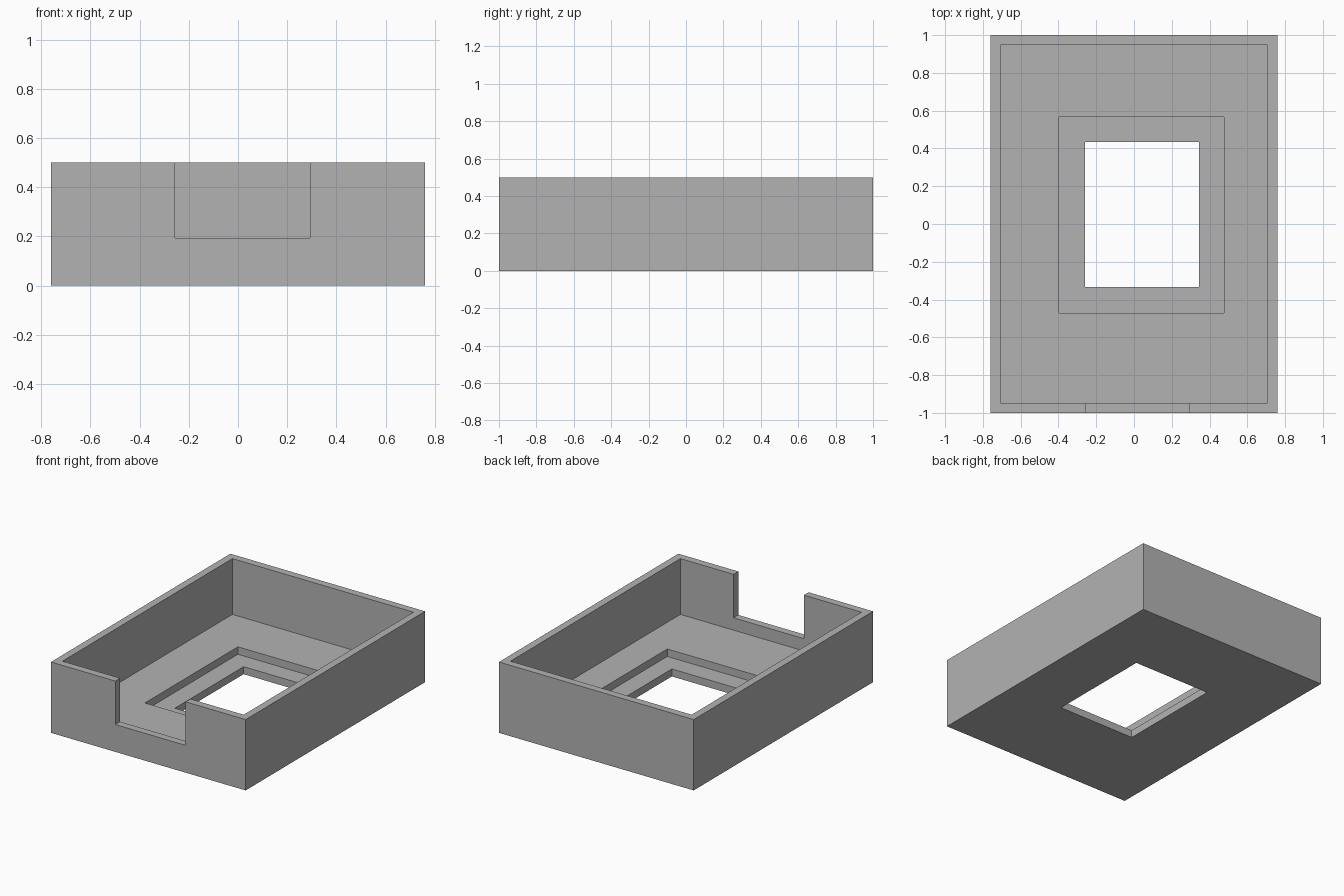
import bpy

# Remove the default cube
default_cube = bpy.data.objects.get("Cube")
if default_cube:
    bpy.data.objects.remove(default_cube, do_unlink=True)

# Material
grey = bpy.data.materials.new("plain grey")
grey.use_nodes = True
colour = (0.45, 0.45, 0.45, 1.0)
grey.diffuse_color = colour
grey.node_tree.nodes["Principled BSDF"].inputs["Base Color"].default_value = colour


def box(name, low, high):
    """Axis-aligned box between two corners."""
    centre = [(a + b) / 2 for a, b in zip(low, high)]
    bpy.ops.mesh.primitive_cube_add(size=1, location=centre)
    obj = bpy.context.object
    obj.name = obj.data.name = name
    obj.scale = [b - a for a, b in zip(low, high)]
    bpy.ops.object.transform_apply(location=True, rotation=False, scale=True)
    obj.data.materials.append(grey)
    return obj


def cut(target, name, low, high):
    """Subtract a box from the target, then discard the cutter."""
    cutter = box(name, low, high)
    cutter.hide_render = True
    bpy.context.view_layer.objects.active = target
    mod = target.modifiers.new(name, "BOOLEAN")
    mod.operation = "DIFFERENCE"
    mod.solver = "EXACT"
    mod.object = cutter
    bpy.ops.object.modifier_apply(modifier=mod.name)
    bpy.data.objects.remove(cutter, do_unlink=True)


WIDTH, DEPTH, HEIGHT = 0.76, 1.0, 0.5   # half width, half depth, full height
WALL, FLOOR, LEDGE = 0.053, 0.106, 0.053
ABOVE = HEIGHT + 0.1

# Solid block that becomes the open tray
tray = box("open_tray", (-WIDTH, -DEPTH, 0), (WIDTH, DEPTH, HEIGHT))

# Main cavity inside the thin walls
cut(tray, "cavity", (-WIDTH + WALL, -DEPTH + WALL, FLOOR),
    (WIDTH - WALL, DEPTH - WALL, ABOVE))
# Shallow recess in the floor
cut(tray, "floor_recess", (-0.397, -0.471, LEDGE), (0.476, 0.566, ABOVE))
# Window through the floor
cut(tray, "floor_window", (-0.26, -0.333, -0.1), (0.344, 0.434, ABOVE))
# Notch in the front wall
cut(tray, "front_notch", (-0.257, -DEPTH - 0.1, 0.193),
    (0.292, -DEPTH + WALL + 0.1, ABOVE))
